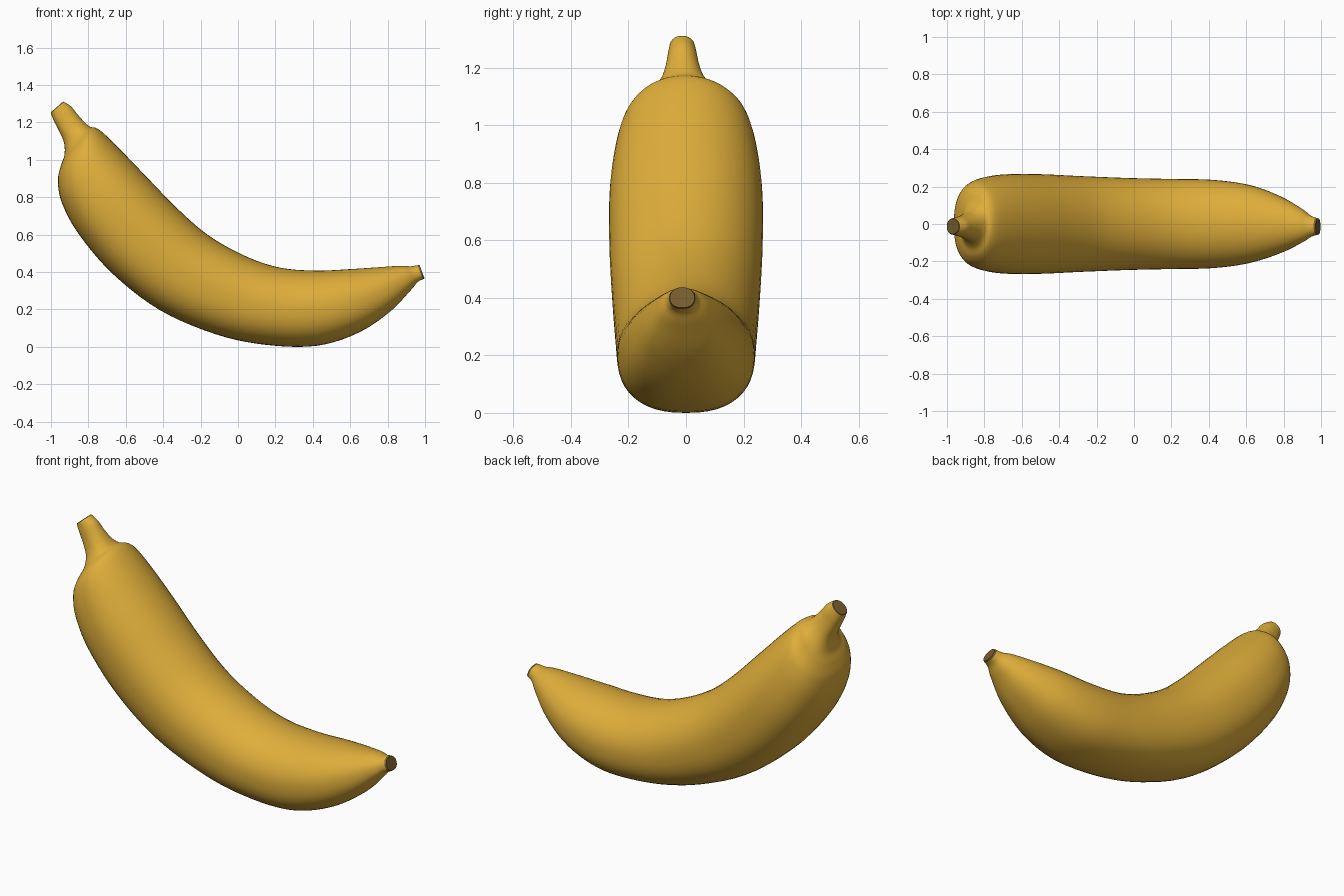
import bpy, bmesh, math
from mathutils import Vector

if "Cube" in bpy.data.objects:
    bpy.data.objects.remove(bpy.data.objects["Cube"])


def material(name, col):
    m = bpy.data.materials.new(name)
    m.diffuse_color = (*col, 1)
    m.use_nodes = True
    m.node_tree.nodes["Principled BSDF"].inputs["Base Color"].default_value = m.diffuse_color
    return m


yellow = material("banana yellow", (0.74, 0.425, 0.043))
brown = material("stem brown", (0.18, 0.11, 0.028))

# Sections from stem to tip: inner edge x, z, outer edge x, z, half width
SECTIONS = [
    (-0.930, 1.314, -1.000, 1.252, 0.043),
    (-0.893, 1.290, -0.985, 1.215, 0.050),
    (-0.860, 1.250, -0.955, 1.155, 0.060),
    (-0.822, 1.207, -0.930, 1.095, 0.080),
    (-0.790, 1.181, -0.928, 1.030, 0.120),
    (-0.758, 1.174, -0.948, 0.970, 0.175),
    (-0.715, 1.143, -0.963, 0.890, 0.217),
    (-0.630, 1.060, -0.940, 0.770, 0.247),
    (-0.500, 0.925, -0.850, 0.605, 0.266),
    (-0.320, 0.740, -0.670, 0.395, 0.266),
    (-0.150, 0.595, -0.420, 0.202, 0.256),
    (0.050, 0.485, -0.120, 0.072, 0.246),
    (0.230, 0.427, 0.150, 0.015, 0.241),
    (0.420, 0.412, 0.420, 0.010, 0.236),
    (0.600, 0.420, 0.640, 0.078, 0.208),
    (0.750, 0.430, 0.810, 0.190, 0.152),
    (0.870, 0.438, 0.920, 0.303, 0.090),
    (0.920, 0.435, 0.960, 0.350, 0.058),
    (0.960, 0.441, 0.988, 0.365, 0.046),
]
STEPS, SIDES = 5, 48


def spline(p0, p1, p2, p3, t):
    return [0.5 * (2 * b + (c - a) * t + (2 * a - 5 * b + 4 * c - d) * t * t
                   + (3 * b - a - 3 * c + d) * t ** 3)
            for a, b, c, d in zip(p0, p1, p2, p3)]


# Smooth the sections along the length
n = len(SECTIONS)
rows = []
for i in range(n - 1):
    p = [SECTIONS[max(0, min(n - 1, i + k))] for k in (-1, 0, 1, 2)]
    rows += [spline(*p, s / STEPS) for s in range(STEPS)]
rows.append(SECTIONS[-1])

bm = bmesh.new()


def make_ring(row, shift=Vector((0, 0, 0)), scale=1.0):
    """Rounded section: elliptical inside the bend, fuller outside."""
    ix, iz, ox, oz, w = row
    inner, outer = Vector((ix, 0, iz)), Vector((ox, 0, oz))
    mid, half = (inner + outer) / 2 + shift, (inner - outer) / 2
    mid.y = -0.017 * max(0, 1 - w / 0.2)
    ring = []
    for k in range(SIDES):
        a = math.tau * k / SIDES
        c, s = math.cos(a), math.sin(a)
        e = 2 / 2.4 if c < 0 else 2 / 2.05
        u = math.copysign(abs(c) ** e, c) * scale
        v = math.copysign(abs(s) ** e, s) * scale
        ring.append(bm.verts.new(mid + half * u + Vector((0, w * v, 0))))
    return ring


def bridge(a, b, mat=0):
    for k in range(SIDES):
        j = (k + 1) % SIDES
        bm.faces.new((a[k], a[j], b[j], b[k])).material_index = mat


# Skin
rings = [make_ring(r) for r in rows]
for a, b in zip(rings, rings[1:]):
    bridge(a, b)

# Brown cut ends, slightly domed
for ring, row, out in ((rings[0], rows[0], Vector((-0.003, 0, 0.004))),
                       (rings[-1], rows[-1], Vector((0.010, 0, 0.003)))):
    rim = make_ring(row, out, 0.93)
    bridge(ring, rim, 1)
    bm.faces.new(rim).material_index = 1

bmesh.ops.recalc_face_normals(bm, faces=bm.faces)
mesh = bpy.data.meshes.new("banana")
bm.to_mesh(mesh)
bm.free()
mesh.materials.append(yellow)
mesh.materials.append(brown)
banana = bpy.data.objects.new("banana", mesh)
bpy.context.collection.objects.link(banana)

# Sit on the ground
low = min(v.co.z for v in mesh.vertices)
banana.location.z = -low
bpy.context.view_layer.objects.active = banana
banana.select_set(True)
bpy.ops.object.shade_smooth_by_angle(angle=math.radians(40))
